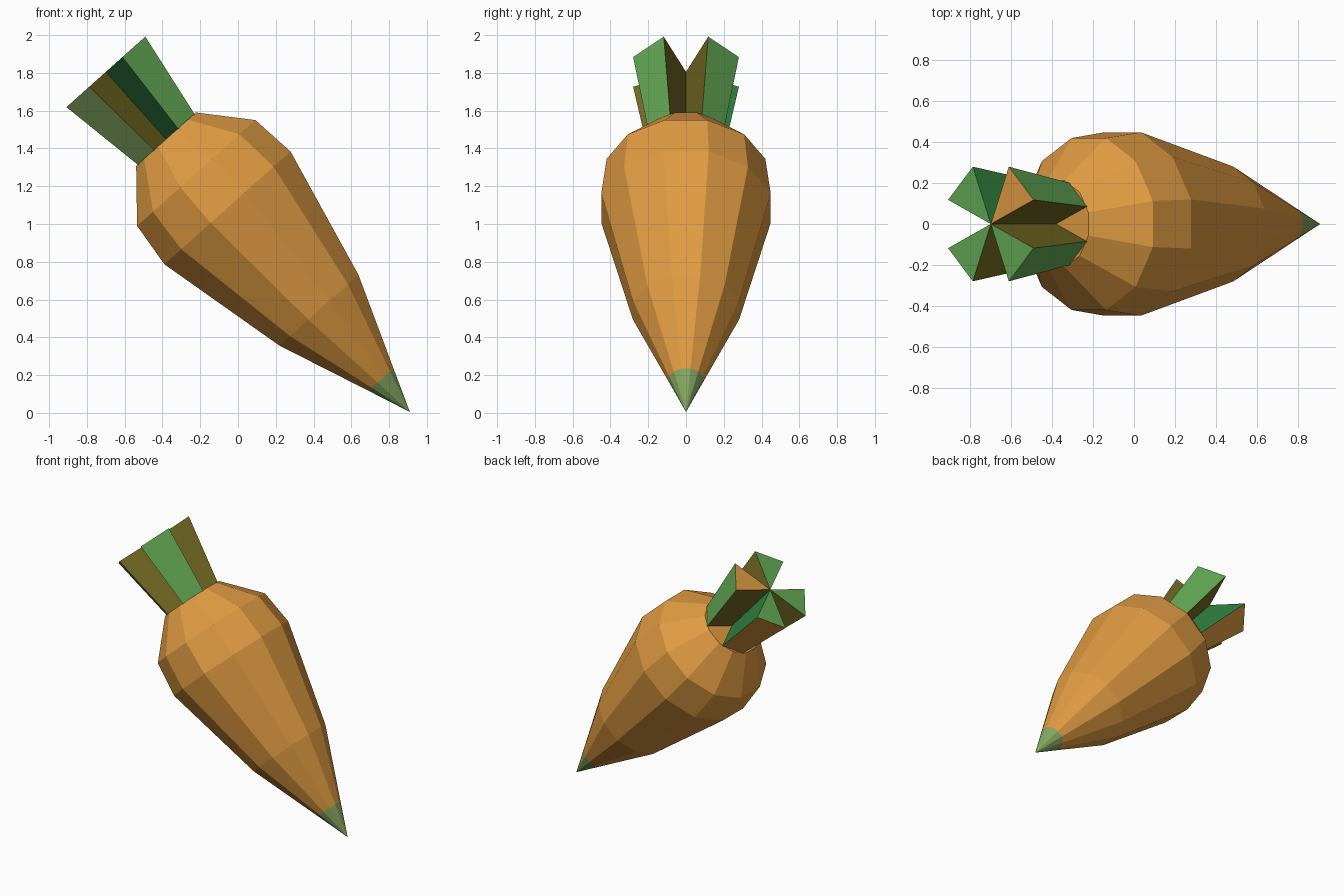
import bpy, bmesh, math
from mathutils import Matrix

if "Cube" in bpy.data.objects:
    bpy.data.objects.remove(bpy.data.objects["Cube"])

# Whole model is built along local z from the root tip, then tilted
TILT = Matrix.Translation((0.91, 0, 0.005)) @ Matrix.Rotation(math.radians(-41.8), 4, 'Y')


def material(name, srgb):
    m = bpy.data.materials.new(name)
    lin = [((c + 0.055) / 1.055) ** 2.4 if c > 0.04 else c / 12.92 for c in srgb]
    m.diffuse_color = (*lin, 1)
    m.use_nodes = True
    m.node_tree.nodes["Principled BSDF"].inputs["Base Color"].default_value = m.diffuse_color
    return m


orange = material("carrot_orange", (0.88, 0.61, 0.26))
pale = material("pale_green", (0.52, 0.65, 0.38))
green = material("leaf_green", (0.39, 0.66, 0.33))
dark = material("deep_green", (0.20, 0.52, 0.26))
olive = material("olive", (0.46, 0.42, 0.14))


def finish(bm, name, mats):
    bmesh.ops.recalc_face_normals(bm, faces=bm.faces)
    bm.transform(TILT)
    me = bpy.data.meshes.new(name)
    bm.to_mesh(me)
    bm.free()
    for m in mats:
        me.materials.append(m)
    ob = bpy.data.objects.new(name, me)
    bpy.context.collection.objects.link(ob)
    return ob


# Root: twelve-sided lathe, (distance from tip, apothem)
PROFILE = [(0.23, 0.089), (0.723, 0.281), (1.449, 0.448), (1.697, 0.42), (1.937, 0.212)]
SIDES = 12
bm = bmesh.new()
tip = bm.verts.new((0, 0, 0))
rings = []
for t, a in PROFILE:
    r = a / math.cos(math.pi / SIDES)
    rings.append([bm.verts.new((r * math.cos(w), r * math.sin(w), t))
                  for w in (math.tau * (k + 0.5) / SIDES for k in range(SIDES))])
for k in range(SIDES):
    n = (k + 1) % SIDES
    bm.faces.new((tip, rings[0][n], rings[0][k])).material_index = 1
    for lo, hi in zip(rings, rings[1:]):
        bm.faces.new((lo[k], lo[n], hi[n], hi[k]))
bm.faces.new(rings[-1])
finish(bm, "root", [orange, pale])

# Leaves: four flaring triangular prongs meeting at the axis
# Colours per prong: outer face, side near x axis, side near y axis, top
PRONGS = {
    (1, 1): (green, olive, olive, orange),
    (1, -1): (green, olive, dark, green),
    (-1, -1): (pale, olive, olive, green),
    (-1, 1): (orange, olive, dark, green),
}
MATS = [green, olive, dark, orange, pale]
for i, ((sx, sy), (outer, side_x, side_y, top)) in enumerate(PRONGS.items()):
    bm = bmesh.new()
    lo, hi = [[bm.verts.new((sx * x * s, sy * y * s, t))
               for x, y in ((0, 0), (0.28, 0.118), (0.118, 0.28))]
              for t, s in ((1.92, 0.71), (2.415, 1.0))]
    for k, m in enumerate((side_x, outer, side_y)):
        n = (k + 1) % 3
        bm.faces.new((lo[k], lo[n], hi[n], hi[k])).material_index = MATS.index(m)
    bm.faces.new(hi).material_index = MATS.index(top)
    bm.faces.new(lo[::-1])
    finish(bm, f"leaf_{i + 1}", MATS)
